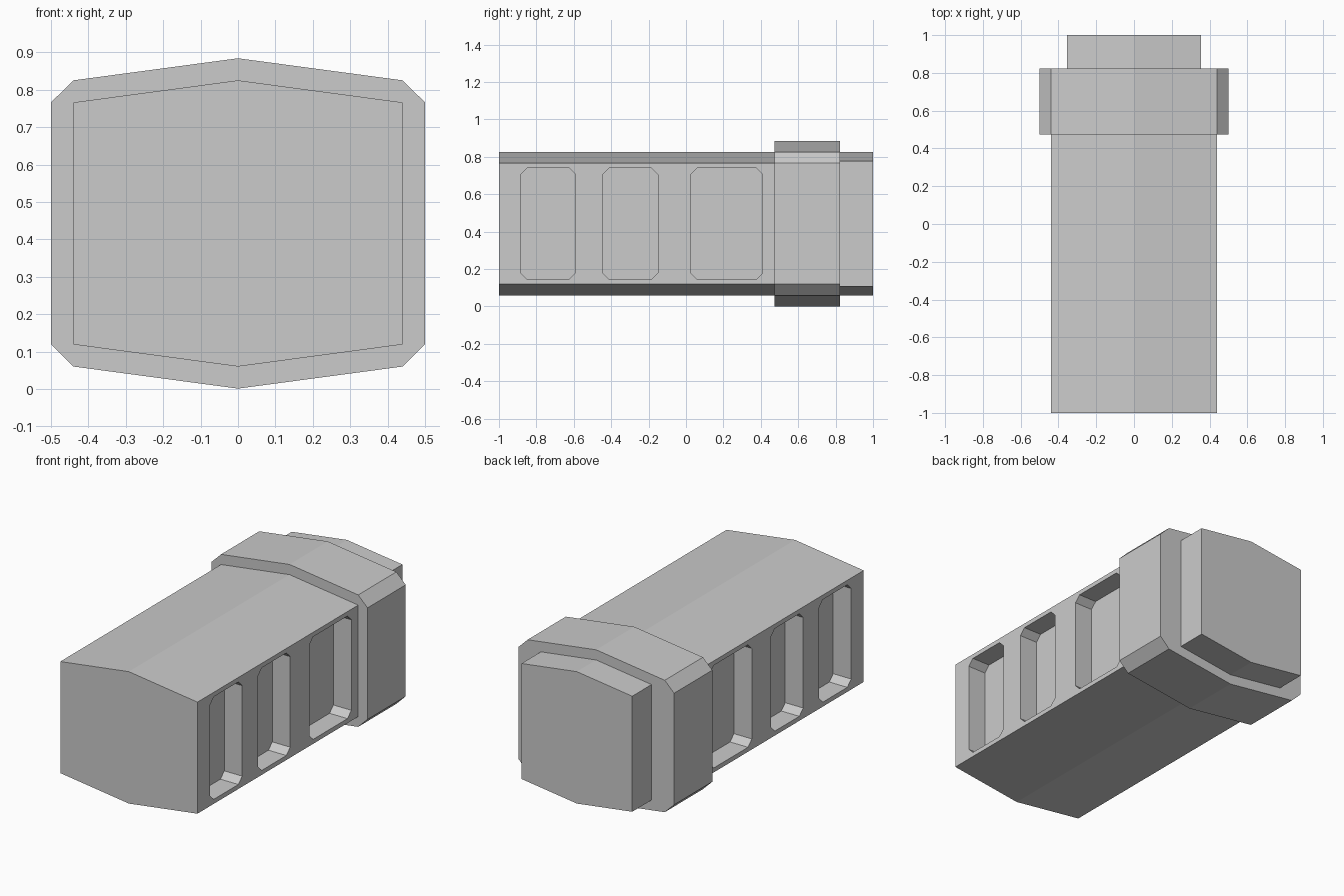
import bpy
import math

if "Cube" in bpy.data.objects:
    bpy.data.objects.remove(bpy.data.objects["Cube"], do_unlink=True)

MID = 0.4425  # height of the long axis

grey = bpy.data.materials.new("plain_grey")
grey.use_nodes = True
colour = (0.6, 0.6, 0.6, 1)
grey.diffuse_color = colour
grey.node_tree.nodes["Principled BSDF"].inputs["Base Color"].default_value = colour


def prism(name, profile, axis, start, end):
    """Extrude a 2D profile along x (profile in y, z) or y (profile in x, z)."""
    def place(p, t):
        return (t, p[0], p[1]) if axis == "x" else (p[0], t, p[1])
    n = len(profile)
    verts = [place(p, t) for t in (start, end) for p in profile]
    faces = [tuple(range(n)), tuple(range(2 * n - 1, n - 1, -1))]
    faces += [(i, i + n, (i + 1) % n + n, (i + 1) % n) for i in range(n)]
    if axis == "x":
        faces = [f[::-1] for f in faces]
    mesh = bpy.data.meshes.new(name)
    mesh.from_pydata(verts, [], faces)
    mesh.materials.append(grey)
    obj = bpy.data.objects.new(name, mesh)
    bpy.context.collection.objects.link(obj)
    return obj


def mirrored(quarter):
    """Complete a profile from its upper right quarter, peak first, heights from MID."""
    right = quarter + [(x, -z) for x, z in reversed(quarter)]
    left = [(-x, z) for x, z in reversed(right) if x > 0]
    return [(x, MID + z) for x, z in right + left]


def hexagon(radius):
    angles = [math.radians(90 - 60 * i) for i in range(6)]
    return [(radius * math.cos(a), MID + radius * math.sin(a)) for a in angles]


def chamfered_box(y0, y1, z0, z1, c):
    return [(y0 + c, z0), (y1 - c, z0), (y1, z0 + c), (y1, z1 - c),
            (y1 - c, z1), (y0 + c, z1), (y0, z1 - c), (y0, z0 + c)]


def combine(target, tool, operation):
    mod = target.modifiers.new(tool.name, "BOOLEAN")
    mod.operation = operation
    mod.solver = "EXACT"
    mod.object = tool
    bpy.context.view_layer.objects.active = target
    bpy.ops.object.modifier_apply(modifier=mod.name)
    bpy.data.objects.remove(tool, do_unlink=True)


# Long body with shallow peaked top and bottom
casing = prism("casing", mirrored([(0, 0.3825), (0.44, 0.3235)]), "y", -1, 0.6)

# Wider collar and narrower rear end
collar = prism("collar", mirrored([(0, 0.4415), (0.44, 0.3825), (0.5, 0.3235)]),
               "y", 0.473, 0.823)
rear_end = prism("rear_end", mirrored([(0, 0.3825), (0.355, 0.335)]), "y", 0.7, 1)
combine(casing, collar, "UNION")
combine(casing, rear_end, "UNION")

# Hexagonal sockets at both ends
combine(casing, prism("front_socket", hexagon(0.295), "y", -1.1, -0.82), "DIFFERENCE")
combine(casing, prism("rear_socket", hexagon(0.355), "y", 0.7, 1.1), "DIFFERENCE")

# Three chamfered pockets on each side
for side in (-1, 1):
    for y0, y1 in ((-0.885, -0.59), (-0.445, -0.15), (0.025, 0.41)):
        inner, outer = sorted((side * 0.325, side * 0.46))
        pocket = prism("side_pocket", chamfered_box(y0, y1, 0.145, 0.74, 0.035),
                       "x", inner, outer)
        combine(casing, pocket, "DIFFERENCE")
